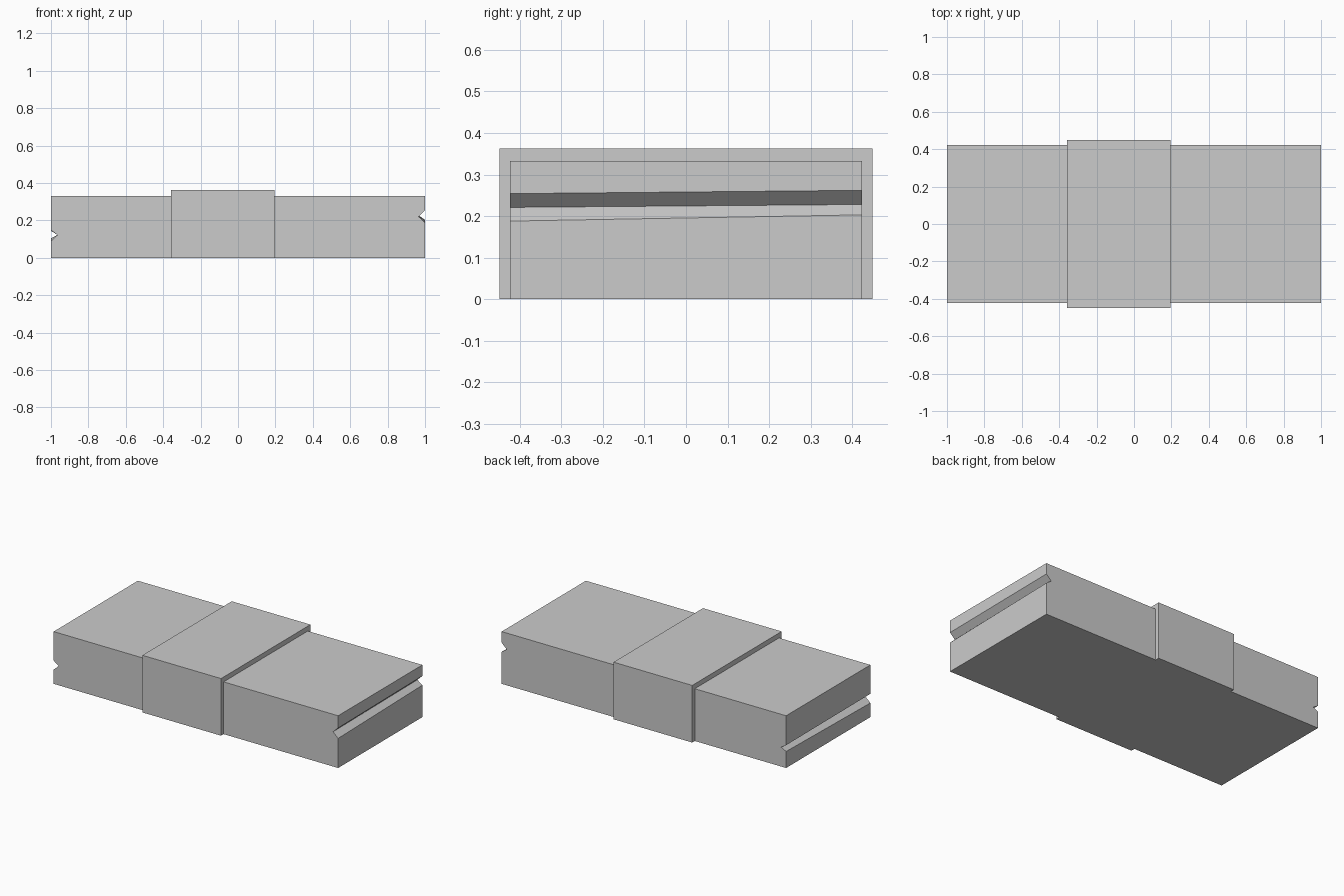
import bpy, bmesh

if "Cube" in bpy.data.objects:
    bpy.data.objects.remove(bpy.data.objects["Cube"])


def loft(name, front, back, y):
    """Join a front and a back (x, z) outline into a closed solid."""
    bm = bmesh.new()
    a = [bm.verts.new((x, -y, z)) for x, z in front]
    b = [bm.verts.new((x, y, z)) for x, z in back]
    n = len(a)
    bm.faces.new(a)
    bm.faces.new(b[::-1])
    for i in range(n):
        j = (i + 1) % n
        bm.faces.new((a[j], a[i], b[i], b[j]))
    bmesh.ops.recalc_face_normals(bm, faces=bm.faces)
    # concave notch outline: triangulate the end caps cleanly
    bmesh.ops.triangulate(bm, faces=[f for f in bm.faces if len(f.verts) > 4])
    mesh = bpy.data.meshes.new(name)
    bm.to_mesh(mesh)
    bm.free()
    obj = bpy.data.objects.new(name, mesh)
    bpy.context.collection.objects.link(obj)
    return obj


def outline(right, left, top=0.332, tip=0.965):
    """Slab side outline; right/left give notch heights (low, tip, high)."""
    rl, rm, rh = right
    ll, lm, lh = left
    return [(-1, 0), (1, 0), (1, rl), (tip, rm), (1, rh), (1, top),
            (-1, top), (-1, lh), (-tip, lm), (-1, ll)]


# Long slab with a slightly slanted V groove in each end
loft("slab",
     outline((0.188, 0.221, 0.254), (0.09, 0.122, 0.148)),
     outline((0.203, 0.228, 0.262), (0.105, 0.123, 0.145)), 0.423)

# Wider, taller band wrapped around the middle
band = [(-0.358, 0), (0.195, 0), (0.195, 0.363), (-0.358, 0.363)]
loft("band", band, band, 0.449)
